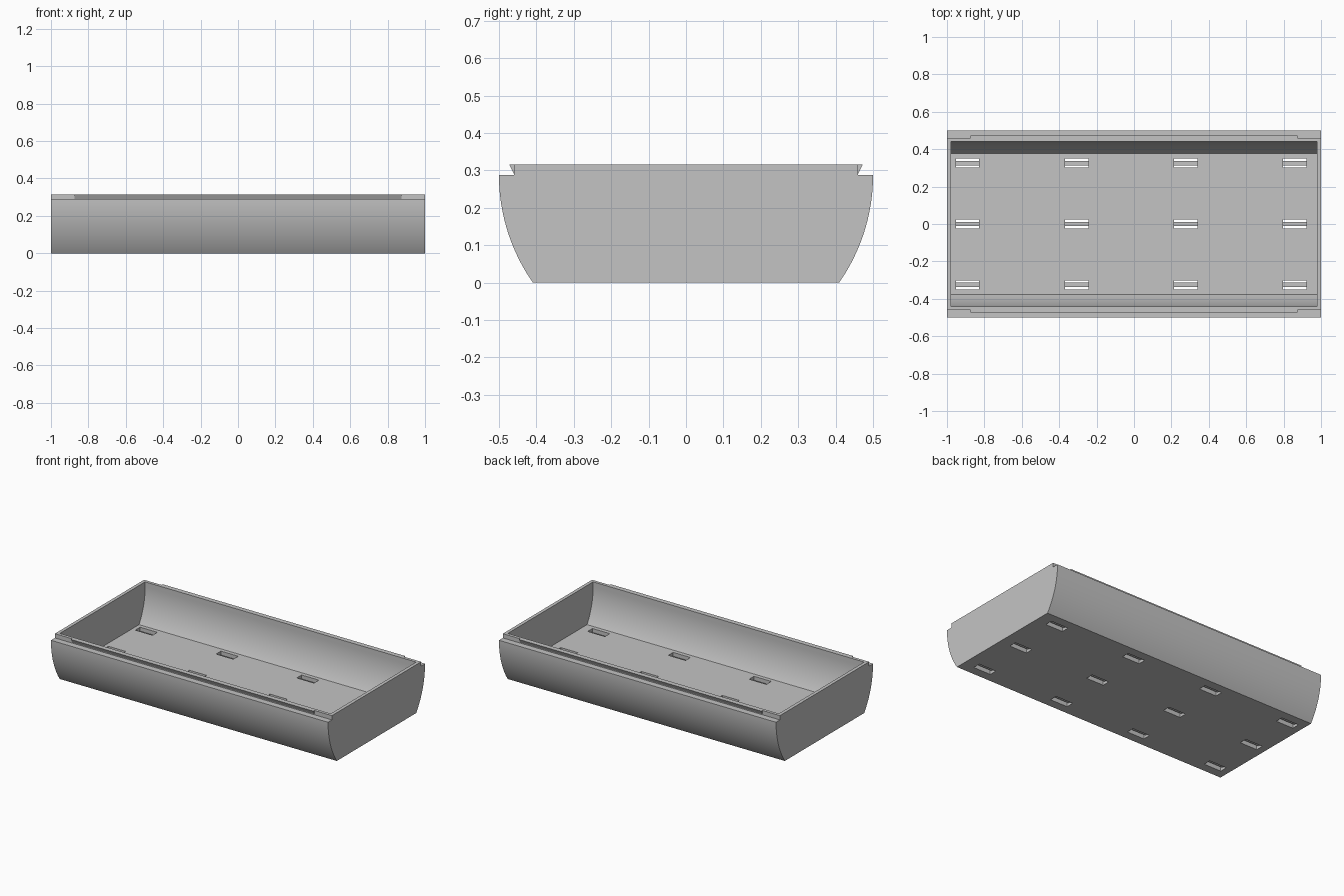
import bpy, bmesh, math
from mathutils import Matrix

if "Cube" in bpy.data.objects:
    bpy.data.objects.remove(bpy.data.objects["Cube"])

grey = bpy.data.materials.new("plain grey")
grey.diffuse_color = (0.55, 0.55, 0.55, 1)
grey.use_nodes = True
grey.node_tree.nodes["Principled BSDF"].inputs["Base Color"].default_value = grey.diffuse_color

RIM_Z, TOP_Z, FLOOR_Z = 0.287, 0.315, 0.06


def make_object(name, bm):
    bmesh.ops.recalc_face_normals(bm, faces=bm.faces)
    mesh = bpy.data.meshes.new(name)
    bm.to_mesh(mesh)
    bm.free()
    mesh.materials.append(grey)
    obj = bpy.data.objects.new(name, mesh)
    bpy.context.collection.objects.link(obj)
    return obj


def extrude_profile(name, points, half_length):
    """Extrude a closed (y, z) outline along x."""
    bm = bmesh.new()
    face = bm.faces.new([bm.verts.new((-half_length, y, z)) for y, z in points])
    ext = bmesh.ops.extrude_face_region(bm, geom=[face])
    moved = [v for v in ext["geom"] if isinstance(v, bmesh.types.BMVert)]
    bmesh.ops.translate(bm, verts=moved, vec=(2 * half_length, 0, 0))
    return make_object(name, bm)


def boxes(name, centres, size):
    bm = bmesh.new()
    for c in centres:
        bmesh.ops.create_cube(bm, size=1, matrix=Matrix.Translation(c) @ Matrix.Diagonal((*size, 1)))
    return make_object(name, bm)


def arc(radius, z_start, steps=20):
    """Circular side wall, from z_start up to the rim level."""
    a0 = math.asin((RIM_Z - z_start) / radius)
    return [(radius * math.cos(a0 * (1 - i / steps)),
             RIM_Z - radius * math.sin(a0 * (1 - i / steps))) for i in range(steps + 1)]


def mirrored(half):
    return half + [(-y, z) for y, z in reversed(half)]


def cut(obj, cutter):
    cutter.hide_render = True
    mod = obj.modifiers.new("cut", "BOOLEAN")
    mod.operation, mod.solver, mod.object = "DIFFERENCE", "EXACT", cutter
    bpy.context.view_layer.objects.active = obj
    bpy.ops.object.modifier_apply(modifier=mod.name)
    bpy.data.objects.remove(cutter)


# Tray shell: curved sides, stepped rim, hollow inside
tray = extrude_profile("tray", mirrored(arc(0.5, 0) + [(0.46, RIM_Z), (0.46, TOP_Z)]), 1.0)
cut(tray, extrude_profile("cavity_cutter", mirrored(arc(0.44, FLOOR_Z) + [(0.44, 0.4)]), 0.978))

# Floor slots in a 4 by 3 grid
slots = [(-0.89 + 0.583 * i, 0.326 * j, 0.03) for i in range(4) for j in (-1, 0, 1)]
cut(tray, boxes("slot_cutter", slots, (0.125, 0.05, 0.2)))

bpy.ops.object.select_all(action="DESELECT")
tray.select_set(True)
bpy.context.view_layer.objects.active = tray
bpy.ops.object.shade_smooth_by_angle(angle=math.radians(25))

# Recessed bar across each slot
boxes("slot_bars", slots, (0.125, 0.024, 0.024))

# Snap ridges flaring outward along both long rims
for name, s in (("front_snap_ridge", -1), ("back_snap_ridge", 1)):
    extrude_profile(name, [(s * 0.459, RIM_Z + 0.002), (s * 0.472, TOP_Z), (s * 0.459, TOP_Z)], 0.875)
